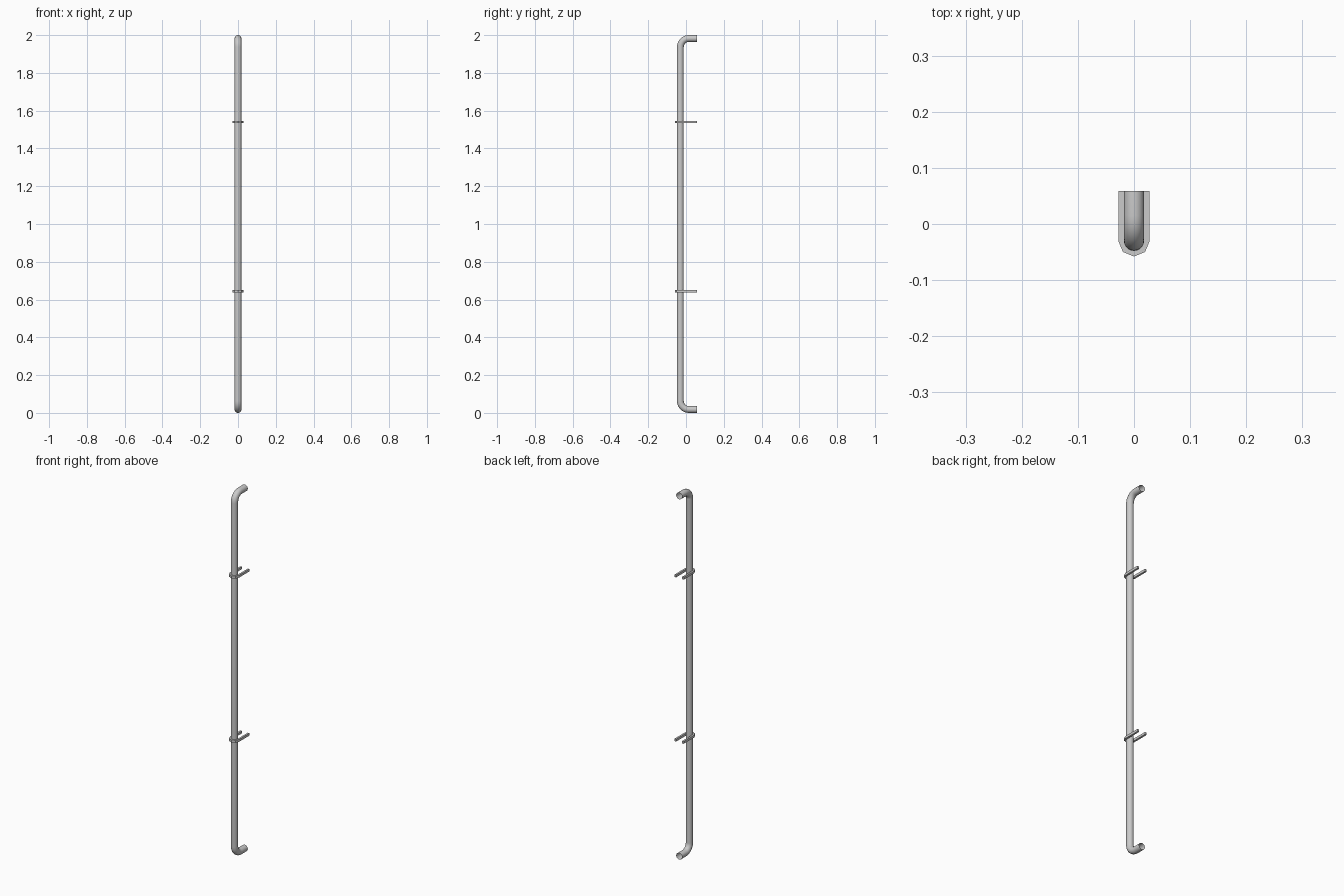
import bpy, bmesh, math
from mathutils import Vector

if "Cube" in bpy.data.objects:
    bpy.data.objects.remove(bpy.data.objects["Cube"])

R = 0.018          # pipe radius
Y_PIPE, Y_WALL = -0.03, 0.059
BEND = 0.045       # bend radius on the centre line


def add_object(name, bm, smooth):
    bmesh.ops.recalc_face_normals(bm, faces=bm.faces)
    mesh = bpy.data.meshes.new(name)
    bm.to_mesh(mesh)
    bm.free()
    ob = bpy.data.objects.new(name, mesh)
    bpy.context.collection.objects.link(ob)
    if smooth:
        bpy.context.view_layer.objects.active = ob
        ob.select_set(True)
        bpy.ops.object.shade_smooth_by_angle(angle=math.radians(40))
        ob.select_set(False)
    return ob


def sweep(bm, path, section, closed):
    """Sweep (side, out) section along (point, out direction, side direction)."""
    rings = [[bm.verts.new(p + side * a + out * b) for a, b in section]
             for p, out, side in path]
    n = len(section)
    for r0, r1 in zip(rings, rings[1:]):
        for i in range(n):
            j = (i + 1) % n
            bm.faces.new((r0[i], r0[j], r1[j], r1[i]))
    if closed:
        bm.faces.new(rings[0])
        bm.faces.new(rings[-1])


# handle pipe: straight post with a rounded bend to the wall at each end
X = Vector((1, 0, 0))
path = [(Vector((0, Y_WALL, R)), Vector((0, 0, -1)), X)]
for zc, start in ((R + BEND, 0), (2 - R - BEND, 90)):
    for k in range(9):
        a = math.radians(start + k * 90 / 8)
        out = Vector((0, -math.sin(a), -math.cos(a)))
        path.append((Vector((0, Y_PIPE + BEND, zc)) + out * BEND, out, X))
path.append((Vector((0, Y_WALL, 2 - R)), Vector((0, 0, 1)), X))
circle = [(R * math.cos(2 * math.pi * i / 20), R * math.sin(2 * math.pi * i / 20))
          for i in range(20)]
bm = bmesh.new()
sweep(bm, path, circle, False)
add_object("pipe", bm, True)

# U-shaped wall clamps, half-octagon around the pipe
Z = Vector((0, 0, 1))
W, H = 0.005, 0.0065
rect = [(-H, -W), (H, -W), (H, W), (-H, W)]
for name, z in (("lower_clamp", 0.645), ("upper_clamp", 1.54)):
    path = [(Vector((-0.023, Y_WALL, z)), Vector((-1, 0, 0)), Z)]
    for k in range(5):
        a = math.pi + k * math.pi / 4
        out = Vector((math.cos(a), math.sin(a), 0))
        path.append((Vector((0, Y_PIPE, z)) + out * 0.023, out, Z))
    path.append((Vector((0.023, Y_WALL, z)), Vector((1, 0, 0)), Z))
    bm = bmesh.new()
    sweep(bm, path, rect, True)
    add_object(name, bm, False)
